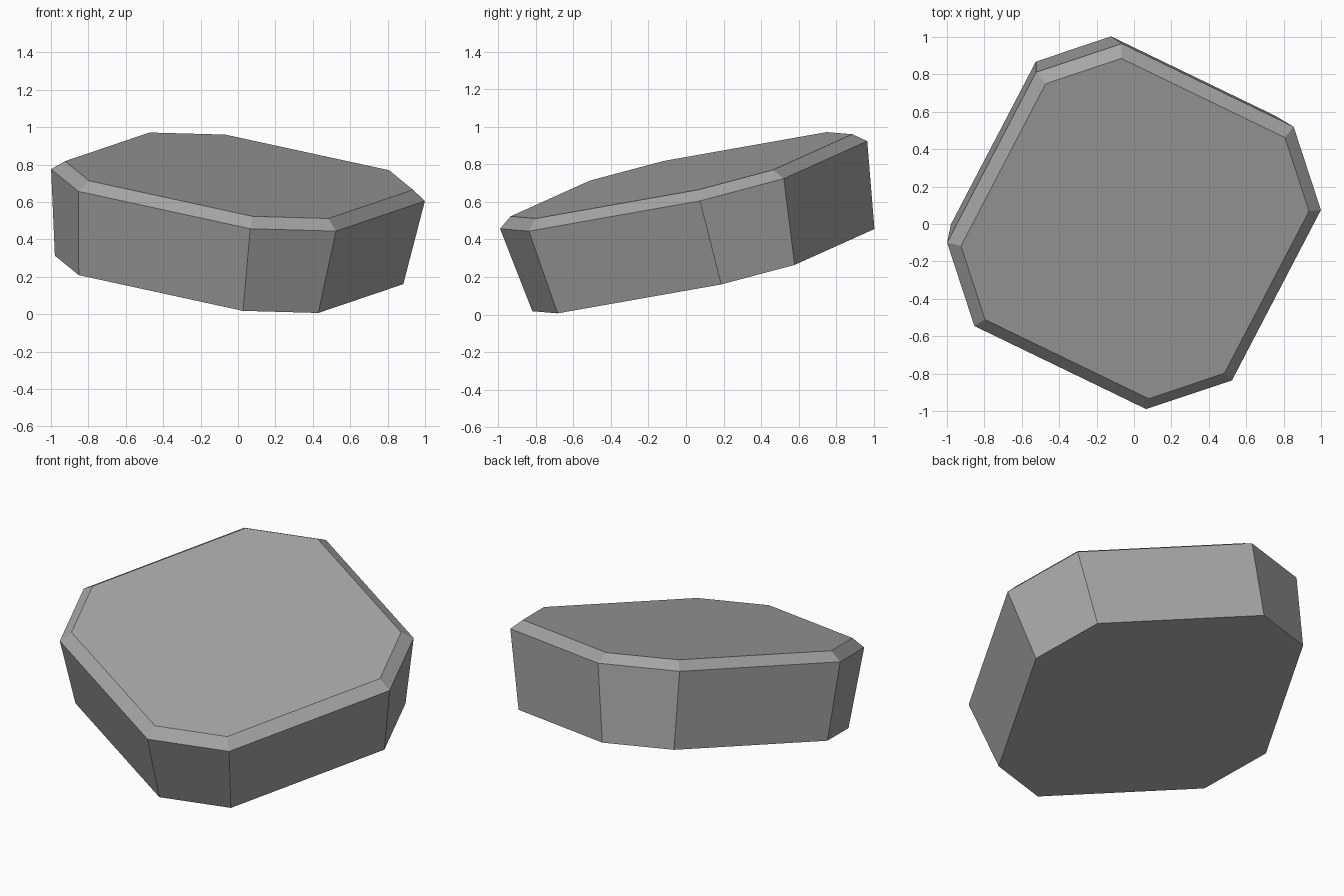
import bpy
import bmesh
from mathutils import Matrix, Vector

if "Cube" in bpy.data.objects:
    bpy.data.objects.remove(bpy.data.objects["Cube"], do_unlink=True)

# Stone colour
stone = bpy.data.materials.new("stone grey")
stone.use_nodes = True
colour = (0.38, 0.38, 0.38, 1)
stone.diffuse_color = colour
stone.node_tree.nodes["Principled BSDF"].inputs["Base Color"].default_value = colour


def corner_cut_square(half, side):
    """Square outline with cut corners, counter-clockwise; side is half a long edge."""
    points = []
    x, y = half, side
    for _ in range(4):
        points += [(x, -y), (x, y)] if abs(x) > abs(y) else [(-y, x), (y, x)][::1]
        x, y = -y, x
    return points


def outline(half, side, z):
    ring = []
    for quarter in range(4):
        turn = Matrix.Rotation(quarter * 1.5707963, 3, 'Z')
        ring += [turn @ Vector((half, s, z)) for s in (-side, side)]
    return ring


# Tilted frame of the slab
u = Vector((0.883, -0.427, -0.192)).normalized()
v = Vector((0.461, 0.874, 0.154))
w = u.cross(v).normalized()
v = w.cross(u)
frame = Matrix((u, v, w)).transposed().to_4x4()
frame.translation = (0, -0.0125, 0.69)

# Stone slab: narrower base, wide rim, bevelled top
bm = bmesh.new()
sections = [(0.797, 0.497, -0.468), (0.862, 0.52, 0), (0.797, 0.495, 0.053)]
rings = [[bm.verts.new(p) for p in outline(*s)] for s in sections]
for low, high in zip(rings, rings[1:]):
    for i in range(8):
        j = (i + 1) % 8
        bm.faces.new((low[i], low[j], high[j], high[i]))
bm.faces.new(rings[0][::-1])
bm.faces.new(rings[-1])
bm.transform(frame)
bmesh.ops.recalc_face_normals(bm, faces=bm.faces)

mesh = bpy.data.meshes.new("stone_slab")
bm.to_mesh(mesh)
bm.free()
mesh.materials.append(stone)
slab = bpy.data.objects.new("stone_slab", mesh)
bpy.context.collection.objects.link(slab)
